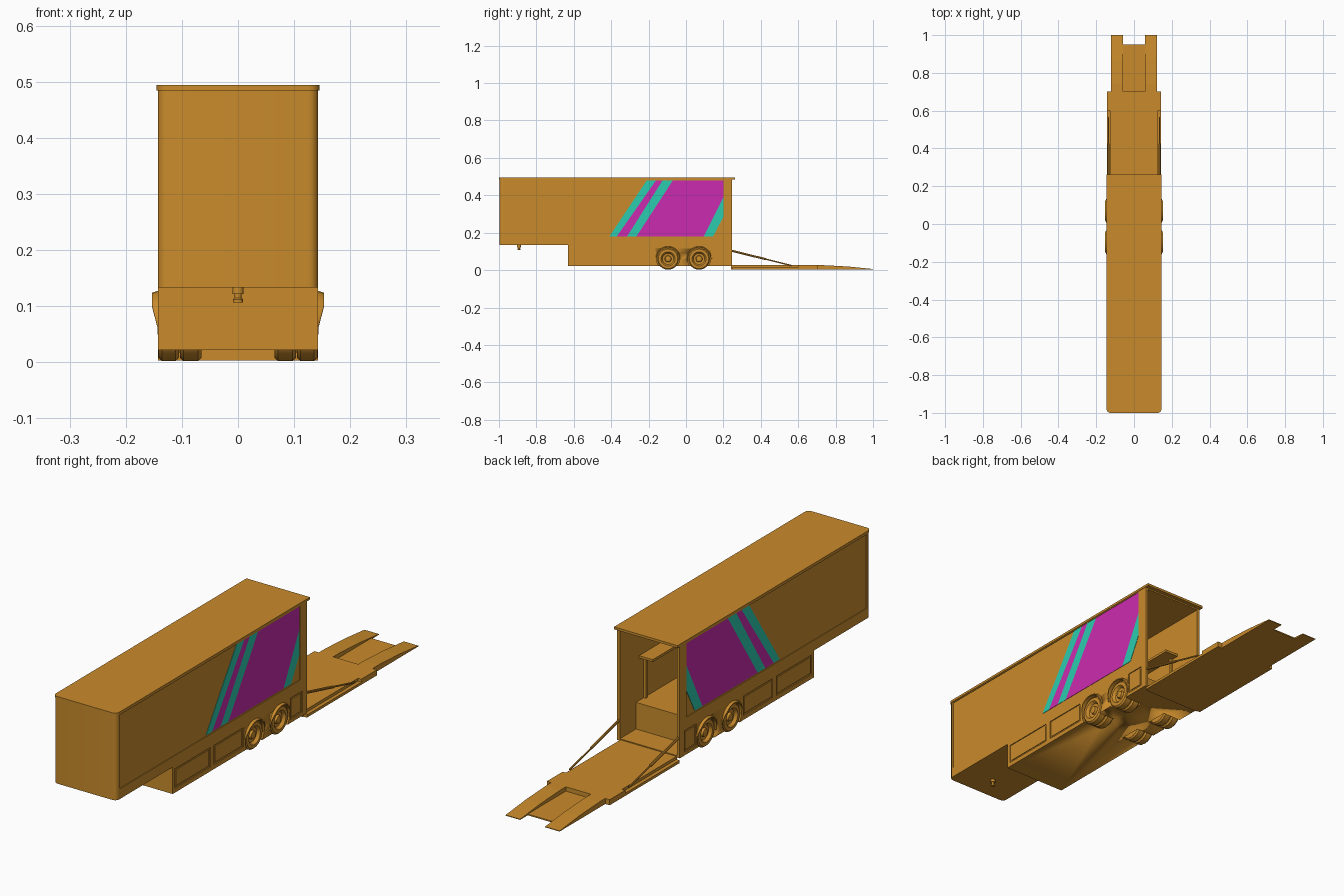
import bpy, bmesh, math
from mathutils import Vector

cube = bpy.data.objects.get("Cube")
if cube:
    bpy.data.objects.remove(cube, do_unlink=True)


def material(name, rgb):
    m = bpy.data.materials.new(name)
    m.use_nodes = True
    m.diffuse_color = (*rgb, 1)
    m.node_tree.nodes["Principled BSDF"].inputs["Base Color"].default_value = (*rgb, 1)
    return m


ORANGE = material("orange paint", (0.59, 0.26, 0.025))
MAGENTA = material("magenta stripe", (0.6, 0.024, 0.43))
TEAL = material("teal stripe", (0.024, 0.6, 0.43))


def finish(name, bm, mat=ORANGE, smooth=False):
    bmesh.ops.recalc_face_normals(bm, faces=bm.faces[:])
    me = bpy.data.meshes.new(name)
    bm.to_mesh(me)
    bm.free()
    me.materials.append(mat)
    ob = bpy.data.objects.new(name, me)
    bpy.context.collection.objects.link(ob)
    if smooth:
        bpy.ops.object.select_all(action='DESELECT')
        ob.select_set(True)
        bpy.context.view_layer.objects.active = ob
        bpy.ops.object.shade_smooth_by_angle(angle=math.radians(35))
    return ob


def side_profile(name, pts, x0, x1, mat=ORANGE, round_front=0):
    """Extrude a (y, z) outline across x; optionally round the upright front edges."""
    bm = bmesh.new()
    face = bm.faces.new([bm.verts.new((x0, y, z)) for y, z in pts])
    ext = bmesh.ops.extrude_face_region(bm, geom=[face])["geom"]
    for v in ext:
        if isinstance(v, bmesh.types.BMVert):
            v.co.x = x1
    if round_front:
        front = min(p[0] for p in pts)
        edges = [e for e in bm.edges
                 if all(abs(v.co.y - front) < 1e-5 for v in e.verts)
                 and abs(e.verts[0].co.z - e.verts[1].co.z) > 1e-4]
        bmesh.ops.bevel(bm, geom=edges, offset=round_front, segments=4,
                        profile=0.5, affect='EDGES')
    return finish(name, bm, mat, bool(round_front))


def box(name, x, y, z, mat=ORANGE, round_front=0):
    pts = [(y[0], z[0]), (y[1], z[0]), (y[1], z[1]), (y[0], z[1])]
    return side_profile(name, pts, min(x), max(x), mat, round_front)


def lathe(name, profile, centre, axis='X', side=1, steps=24):
    """Revolve (offset, radius) points about the x or z axis through centre."""
    bm = bmesh.new()
    rings = []
    for off, r in profile:
        ring = []
        for i in range(steps):
            a = math.tau * i / steps
            u, v = r * math.cos(a), r * math.sin(a)
            p = (off * side, u, v) if axis == 'X' else (u, v, off)
            ring.append(bm.verts.new(Vector(centre) + Vector(p)))
        rings.append(ring)
    for a, b in zip(rings, rings[1:]):
        for i in range(steps):
            j = (i + 1) % steps
            bm.faces.new((a[i], a[j], b[j], b[i]))
    bm.faces.new(rings[0])
    bm.faces.new(rings[-1])
    return finish(name, bm, ORANGE, True)


def rod(name, a, b, r):
    a, b = Vector(a), Vector(b)
    bm = bmesh.new()
    bmesh.ops.create_cone(bm, cap_ends=True, segments=10, radius1=r, radius2=r,
                          depth=(b - a).length)
    rot = (b - a).to_track_quat('Z', 'Y').to_matrix()
    for v in bm.verts:
        v.co = rot @ v.co + (a + b) / 2
    return finish(name, bm, ORANGE, True)


def fender(name, y, z, side):
    """Flared arch that thins out towards both ends."""
    bm = bmesh.new()
    rows = []
    for i in range(17):
        a = math.radians(-10 + 200 * i / 16)
        flare = 0.002 + 0.0105 * min(1, max(0, 1.5 * math.sin(a)))
        section = [(0.137, 0.060), (0.141 + flare, 0.060),
                   (0.141 + flare, 0.064), (0.141, 0.068), (0.137, 0.068)]
        rows.append([bm.verts.new((side * x, y + r * math.cos(a), z + r * math.sin(a)))
                     for x, r in section])
    for p, q in zip(rows, rows[1:]):
        for i in range(5):
            j = (i + 1) % 5
            bm.faces.new((p[i], p[j], q[j], q[i]))
    bm.faces.new(rows[0])
    bm.faces.new(rows[-1])
    return finish(name, bm, ORANGE, True)


W = 0.143
AXLES = {"front": -0.096, "rear": 0.07}
AXLE_Z = 0.06
LOCKERS = [((-0.615, -0.385), (0.04, 0.12)), ((-0.36, -0.17), (0.04, 0.12)),
           ((0.137, 0.215), (0.036, 0.124))]

# Trailer shell: stepped outline, hollowed out and open at the rear
shell = side_profile("trailer_body", [(-0.997, 0.133), (-0.63, 0.133), (-0.63, 0.022),
                     (0.245, 0.022), (0.245, 0.488), (-0.997, 0.488)], -W, W, round_front=0.018)
cutters = [box("cut_hold", (-0.13, 0.13), (-0.97, 0.3), (0.14, 0.478)),
           box("cut_entry", (-0.13, 0.13), (0.14, 0.3), (0.03, 0.3))]
for s in (-1, 1):
    cutters.append(box("cut_panel", (s * 0.14, s * 0.2), (-0.975, 0.2), (0.175, 0.48)))
    for y, z in LOCKERS:
        cutters.append(box("cut_locker", (s * 0.139, s * 0.2), y, z))
    for y in AXLES.values():
        cutters.append(lathe("cut_arch", [(0.06, 0.062), (0.2, 0.062)], (0, y, AXLE_Z), side=s))
for c in cutters:
    c.hide_render = True
    mod = shell.modifiers.new("cut", 'BOOLEAN')
    mod.operation = 'DIFFERENCE'
    mod.solver = 'EXACT'
    mod.object = c
bpy.context.view_layer.update()
cut_mesh = bpy.data.meshes.new_from_object(
    shell.evaluated_get(bpy.context.evaluated_depsgraph_get()))
shell.modifiers.clear()
shell.data = cut_mesh
for c in cutters:
    bpy.data.objects.remove(c, do_unlink=True)

# Roof and coupling pin
box("roof", (-0.145, 0.145), (-1, 0.262), (0.484, 0.494), round_front=0.02)
lathe("coupling_pin", [(0.14, 0.01), (0.122, 0.01), (0.122, 0.006), (0.115, 0.006),
                       (0.112, 0.009), (0.107, 0.009)], (0, -0.893, 0), axis='Z', steps=16)

# Side graphics as (y, z) outlines
LOW, HIGH = 0.18, 0.48


def slanted(b0, b1, t0, t1):
    return [(b0, LOW), (b1, LOW), (t1, HIGH), (t0, HIGH)]


GRAPHICS = [
    ("front_stripe", TEAL, slanted(-0.41, -0.37, -0.21, -0.16)),
    ("thin_stripe", MAGENTA, slanted(-0.37, -0.315, -0.16, -0.125)),
    ("middle_stripe", TEAL, slanted(-0.315, -0.265, -0.125, -0.07)),
    ("wide_stripe", MAGENTA, [(-0.265, LOW), (0.095, LOW), (0.2, 0.39), (0.2, HIGH), (-0.07, HIGH)]),
    ("rear_stripe", TEAL, [(0.095, LOW), (0.145, LOW), (0.2, 0.285), (0.2, 0.39)]),
]

for s, label in ((1, "left"), (-1, "right")):
    for name, mat, pts in GRAPHICS:
        side_profile(f"{label}_{name}", pts, s * 0.139, s * 0.1415, mat)
    # Locker doors set in their recesses
    for i, (y, z) in enumerate(LOCKERS):
        box(f"{label}_locker_door_{i + 1}", (s * 0.135, s * 0.142),
            (y[0] + 0.007, y[1] - 0.007), (z[0] + 0.007, z[1] - 0.007))
    # Twin wheels and fenders
    for end, y in AXLES.items():
        c = (0, y, AXLE_Z)
        lathe(f"{label}_{end}_outer_wheel",
              [(0.105, 0.03), (0.105, 0.052), (0.111, 0.058), (0.135, 0.058), (0.142, 0.052),
               (0.143, 0.038), (0.139, 0.034), (0.131, 0.03), (0.129, 0.018),
               (0.138, 0.015), (0.14, 0.008)], c, side=s)
        lathe(f"{label}_{end}_inner_wheel",
              [(0.065, 0.03), (0.065, 0.052), (0.071, 0.058), (0.097, 0.058),
               (0.103, 0.052), (0.105, 0.03)], c, side=s)
        fender(f"{label}_{end}_fender", y, AXLE_Z, s)
    # Interior shelf with its uprights
    box(f"{label}_shelf", (s * 0.068, s * 0.131), (-0.9, 0.12), (0.315, 0.325))
    for i in range(4):
        y = 0.09 - 0.3 * i
        box(f"{label}_shelf_upright_{i + 1}", (s * 0.12, s * 0.131), (y - 0.012, y), (0.139, 0.32))
    # Ramp strut: thick sleeve and thin piston
    top, low = Vector((s * 0.135, 0.235, 0.106)), Vector((s * 0.135, 0.565, 0.024))
    rod(f"{label}_strut_sleeve", top, top.lerp(low, 0.58), 0.0055)
    rod(f"{label}_strut_piston", top.lerp(low, 0.55), low, 0.0035)
    # Ramp ledge, wing and tapered tail finger
    box(f"{label}_ramp_ledge", (s * 0.128, s * W), (0.245, 0.6), (0.003, 0.014))
    box(f"{label}_ramp_wing", (s * 0.128, s * W), (0.6, 0.702), (0.003, 0.026))
    side_profile(f"{label}_ramp_finger", [(0.702, 0.003), (1.0, 0.003), (1.0, 0.006),
                 (0.87, 0.019), (0.74, 0.026), (0.702, 0.026)], s * 0.057, s * 0.123)

# Ramp deck and sunken plate between the fingers
box("ramp_deck", (-0.128, 0.128), (0.24, 0.702), (0.003, 0.026))
box("ramp_sunken_plate", (-0.057, 0.057), (0.702, 0.95), (0.003, 0.008))

# Axle beams
for end, y in AXLES.items():
    rod(f"{end}_axle", (-0.11, y, AXLE_Z), (0.11, y, AXLE_Z), 0.012)
